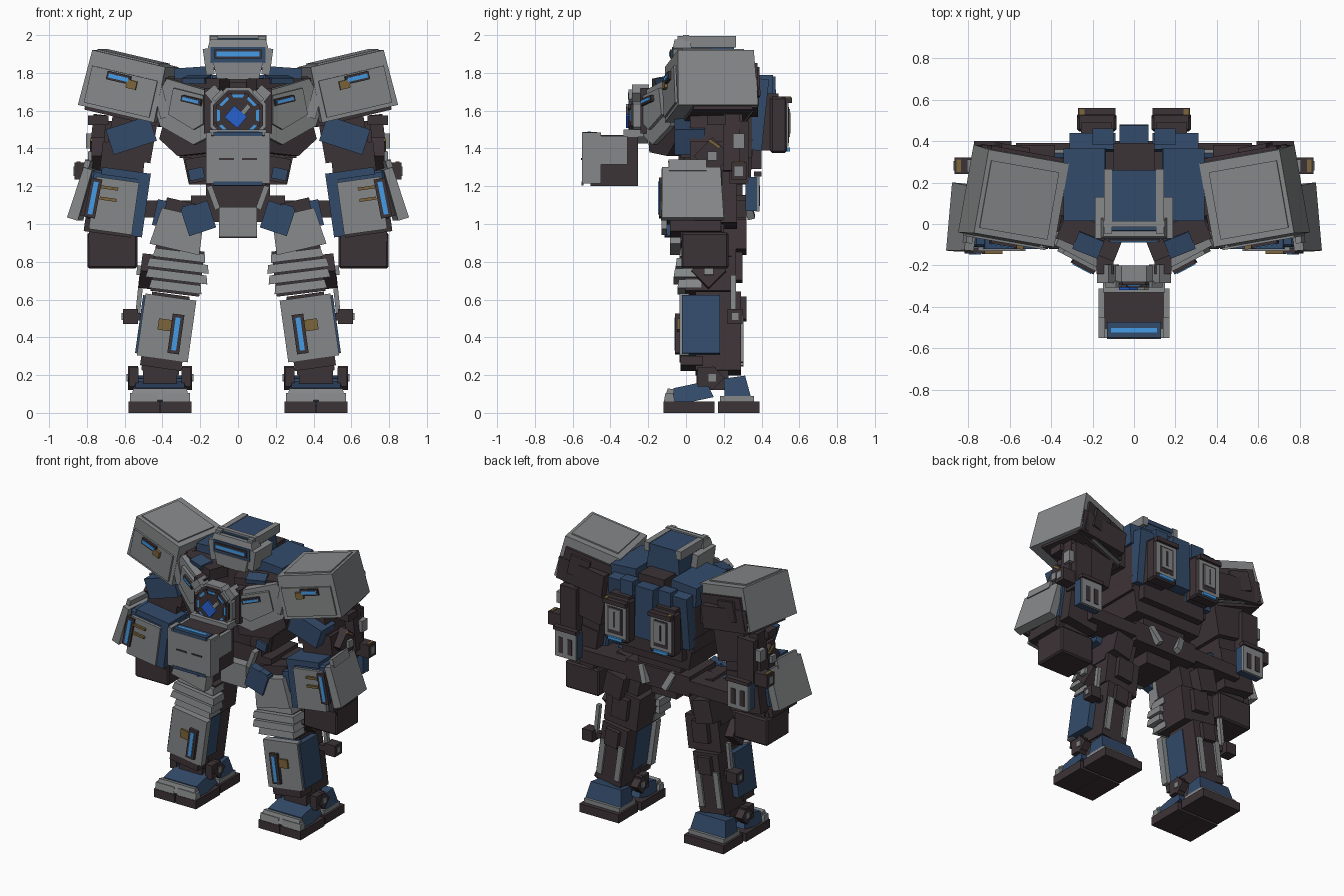
import bpy, bmesh, math
from mathutils import Matrix, Vector

if "Cube" in bpy.data.objects:
    bpy.data.objects.remove(bpy.data.objects["Cube"])

def material(name, rgb):
    m = bpy.data.materials.new(name)
    m.diffuse_color = (*rgb, 1)
    m.use_nodes = True
    m.node_tree.nodes["Principled BSDF"].inputs["Base Color"].default_value = m.diffuse_color
    return m

GREY = material("armour grey", (0.235, 0.245, 0.25))
DARK = material("dark frame", (0.046, 0.033, 0.038))
BLUE = material("navy armour", (0.033, 0.07, 0.145))
GLOW = material("light blue glow", (0.06, 0.33, 0.78))
CORE = material("core blue", (0.02, 0.12, 0.62))
GOLD = material("dull gold", (0.20, 0.13, 0.045))

def frame(loc=(0, 0, 0), rx=0, ry=0, rz=0):
    r = math.radians
    return (Matrix.Translation(loc) @ Matrix.Rotation(r(rz), 4, 'Z')
            @ Matrix.Rotation(r(ry), 4, 'Y') @ Matrix.Rotation(r(rx), 4, 'X'))

WORLD = frame()

def finish(name, bm, mat, mirror):
    """Make the part, and its twin on the other side."""
    for side in ((1, -1) if mirror else (1,)):
        if side < 0:
            bmesh.ops.transform(bm, matrix=Matrix.Diagonal((-1, 1, 1, 1)), verts=bm.verts)
        bmesh.ops.recalc_face_normals(bm, faces=bm.faces)
        label = name if not mirror else ("left_" if side > 0 else "right_") + name
        me = bpy.data.meshes.new(label)
        bm.to_mesh(me)
        me.materials.append(mat)
        bpy.context.collection.objects.link(bpy.data.objects.new(label, me))
    bm.free()

def box(name, mat, c, s, f=WORLD, rot=(0, 0, 0), mirror=True, top=(1, 1), bevel=0):
    bm = bmesh.new()
    bmesh.ops.create_cube(bm, size=1)
    for v in bm.verts:
        if v.co.z > 0:
            v.co.x *= top[0]
            v.co.y *= top[1]
        v.co = Vector(a * b for a, b in zip(v.co, s))
    if bevel:
        bmesh.ops.bevel(bm, geom=bm.edges[:], offset=bevel, segments=1, affect='EDGES')
    bmesh.ops.transform(bm, matrix=f @ frame(c, *rot), verts=bm.verts)
    finish(name, bm, mat, mirror)

def prism(name, mat, pts, y0, y1, f=WORLD, mirror=True):
    """Extrude an x,z outline from y0 to y1."""
    bm = bmesh.new()
    a = [bm.verts.new((x, y0, z)) for x, z in pts]
    b = [bm.verts.new((x, y1, z)) for x, z in pts]
    bm.faces.new(a)
    bm.faces.new(b[::-1])
    for i in range(len(a)):
        j = (i + 1) % len(a)
        bm.faces.new((a[i], a[j], b[j], b[i]))
    bmesh.ops.transform(bm, matrix=f, verts=bm.verts)
    finish(name, bm, mat, mirror)

def octagon(name, mat, r, y0, y1, z, n=8):
    pts = [(r * math.cos((i + .5) * math.tau / n), z + r * math.sin((i + .5) * math.tau / n))
           for i in range(n)]
    prism(name, mat, pts, y0, y1, mirror=False)

def slot(name, c, w, h, f=WORLD, rot=(0, 0, 0), mirror=True):
    """Slim glowing line in a dark surround, facing the front."""
    g = f @ frame(c, *rot)
    lw, lh = (w - .02, h * .48) if w > h else (w * .42, h - .035)
    box(name + "_surround", DARK, (0, 0, 0), (w, .025, h), g, mirror=mirror)
    box(name + "_light", GLOW, (0, -.012, 0), (lw, .01, lh), g, mirror=mirror)

# head
box("neck", DARK, (0, .1, 1.78), (.2, .24, .16), mirror=False)
box("skull", BLUE, (0, .11, 1.9), (.26, .3, .17), mirror=False, top=(.86, .95))
box("jaw", GREY, (0, -.03, 1.81), (.22, .1, .09), mirror=False, top=(1.2, 1))
box("cheek", GREY, (.155, .03, 1.86), (.045, .2, .14), rot=(0, 8, 0))
box("brow", GREY, (0, -.02, 1.955), (.32, .1, .045), mirror=False, top=(.92, .8))
box("visor_frame", BLUE, (0, -.05, 1.895), (.29, .05, .085), mirror=False)
slot("visor", (0, -.072, 1.9), .25, .05, mirror=False)
box("crown_rail", GREY, (.125, .11, 1.965), (.04, .31, .06))
box("crown", BLUE, (0, .13, 1.975), (.21, .26, .03), mirror=False)
box("crown_front", GREY, (0, 0, 1.982), (.3, .03, .036), mirror=False)

# torso
box("torso", DARK, (0, .16, 1.55), (.62, .38, .4), mirror=False)
box("lower_torso", DARK, (0, .17, 1.33), (.52, .34, .24), mirror=False, top=(1.2, 1.1))
box("spine_top", DARK, (0, .32, 1.77), (.2, .14, .12), mirror=False)
box("trapezius", BLUE, (.235, .19, 1.76), (.2, .35, .14), rot=(0, 4, 0))
box("collar", DARK, (.21, -.06, 1.73), (.3, .14, .08), rot=(0, 0, 22))
box("collar_plate", BLUE, (.22, -.1, 1.765), (.13, .09, .03), rot=(10, 0, 22))
box("shoulder_axle", DARK, (.38, .16, 1.66), (.2, .24, .24))

# chest wings with slits
wing = frame((.14, -.23, 0), rz=28)
prism("chest_wing", GREY, [(0, 1.7), (.12, 1.73), (.27, 1.77), (.35, 1.64), (.31, 1.52), (.11, 1.42), (0, 1.47)], 0, .07, wing)
prism("chest_wing_panel", GREY, [(.04, 1.68), (.22, 1.72), (.25, 1.58), (.1, 1.5), (.04, 1.53)], -.02, 0, wing)
prism("chest_under", DARK, [(.0, 1.5), (.3, 1.55), (.33, 1.45), (.22, 1.36), (.02, 1.38)], .03, .14, wing)
slot("chest_slit", (.105, -.025, 1.655), .12, .034, wing, (0, -12, 0))
box("chest_corner", GREY, (.125, -.24, 1.685), (.07, .09, .08), rot=(0, 40, 0))
box("chest_edge", GREY, (.41, -.06, 1.66), (.05, .1, .2), rot=(0, 14, 0))
box("chest_bracket", DARK, (.14, -.17, 1.6), (.08, .14, .24))

# reactor
octagon("reactor_housing", GREY, .16, -.28, -.2, 1.575)
octagon("reactor_rim", DARK, .142, -.295, -.28, 1.575)
octagon("reactor_ring", GLOW, .119, -.3, -.295, 1.575)
octagon("reactor_inner", DARK, .102, -.305, -.3, 1.575)
for i in range(8):
    a = math.tau * (i + .5) / 8
    box("reactor_ring_gap", DARK, (.11 * math.cos(a), -.3, 1.575 + .11 * math.sin(a)),
        (.03, .012, .025), rot=(0, -math.degrees(a), 0), mirror=False)
box("reactor_core", CORE, (-.012, -.308, 1.567), (.09, .02, .08), rot=(0, 40, 0), mirror=False)
box("reactor_glint", GREY, (.04, -.308, 1.605), (.025, .018, .06), rot=(0, 40, 0), mirror=False)
for i in range(4):
    a = math.radians(45 + 90 * i)
    box("reactor_clamp", GREY, (.148 * math.cos(a), -.29, 1.575 + .148 * math.sin(a)),
        (.022, .03, .07), rot=(0, -math.degrees(a), 0), mirror=False)

# projecting abdomen block
box("abdomen_block", DARK, (0, -.38, 1.335), (.29, .25, .27), mirror=False)
box("abdomen_front", GREY, (0, -.52, 1.34), (.3, .06, .25), mirror=False)
box("abdomen_brow", BLUE, (0, -.51, 1.472), (.26, .075, .03), mirror=False)
box("abdomen_strip", GLOW, (0, -.512, 1.488), (.22, .02, .006), mirror=False)
box("abdomen_side", GREY, (.158, -.42, 1.39), (.025, .22, .15))
box("abdomen_side_front", GREY, (.155, -.5, 1.35), (.03, .1, .27))
box("abdomen_hood", GREY, (0, -.27, 1.48), (.3, .12, .04), mirror=False)
box("abdomen_groove", DARK, (.06, -.552, 1.345), (.08, .006, .01))
box("abdomen_lip", BLUE, (0, -.548, 1.215), (.26, .012, .02), mirror=False)

# waist and pelvis
box("waist", DARK, (0, .16, 1.2), (.34, .28, .2), mirror=False)
box("waist_flank", DARK, (.2, .1, 1.29), (.14, .28, .13), rot=(0, 10, 0))
box("waist_flap", BLUE, (.22, -.04, 1.265), (.08, .03, .06), rot=(0, 12, 0))
box("pelvis", DARK, (0, .17, 1.08), (.5, .3, .14), mirror=False)
box("groin_plate", GREY, (0, -.02, 1.01), (.2, .07, .16), mirror=False)
box("groin_core", DARK, (0, .12, 1.0), (.2, .26, .15), mirror=False)
box("hip_strut", GREY, (.13, -.02, 1.14), (.03, .05, .13), rot=(0, 20, 0))
box("hip_guard", BLUE, (.21, -.065, 1.03), (.15, .06, .15), rot=(0, 18, 0))
box("hip_skirt", DARK, (.42, .22, 1.08), (.4, .2, .09))
box("rear_strut", GREY, (.1, .33, 1.09), (.04, .04, .13), rot=(15, 25, 0))

# back and thruster packs
box("back_fin", BLUE, (0, .42, 1.6), (.14, .12, .36), mirror=False, top=(1, .9))
box("back_plate", BLUE, (.2, .38, 1.58), (.22, .08, .38), rot=(-6, 0, 0))
box("back_block", BLUE, (.15, .42, 1.74), (.1, .08, .1))
box("pack_mount", DARK, (.18, .44, 1.54), (.15, .1, .3))
box("pack_body", DARK, (.18, .49, 1.525), (.19, .09, .3), bevel=.012)
box("pack_frame", GREY, (.18, .532, 1.525), (.17, .02, .23))
box("pack_recess", DARK, (.18, .541, 1.525), (.115, .006, .19))
box("pack_cover", GREY, (.18, .545, 1.535), (.09, .012, .15))
box("pack_groove", DARK, (.18, .551, 1.535), (.014, .004, .11))
box("pack_cap", DARK, (.18, .535, 1.655), (.18, .05, .03))
box("pack_cap_gold", GOLD, (.25, .54, 1.672), (.025, .03, .008))
box("pack_exhaust", GLOW, (.18, .532, 1.395), (.11, .035, .02))
box("lower_back", DARK, (0, .37, 1.36), (.5, .06, .14), mirror=False)

# shoulder pads
pad = frame((.578, .13, 1.72), ry=-13, rz=10)
box("shoulder_pad", GREY, (0, 0, .01), (.42, .43, .3), pad, top=(.96, .95))
box("shoulder_top", GREY, (.01, -.01, .163), (.34, .33, .012), pad)
box("shoulder_inside", DARK, (-.02, .03, -.03), (.41, .32, .26), pad)
box("shoulder_back", DARK, (-.01, .215, -.02), (.37, .02, .23), pad)
box("shoulder_back_boss", DARK, (.05, .23, 0), (.14, .03, .14), pad)
box("shoulder_front_plate", GREY, (.0, -.22, -.02), (.36, .012, .2), pad)
slot("shoulder_slit", (.025, -.228, .05), .13, .045, pad)
box("shoulder_gold", GOLD, (-.05, -.228, .03), (.055, .03, .045), pad)
box("shoulder_rear_bar", DARK, (.57, .35, 1.67), (.36, .06, .16), rot=(0, -8, 0))

# upper arms
box("arm_core", DARK, (.56, .16, 1.47), (.24, .28, .26), rot=(0, -10, 0))
box("arm_plate", BLUE, (.565, .02, 1.47), (.24, .16, .14), rot=(0, 18, 0))
box("elbow", DARK, (.61, .14, 1.34), (.23, .24, .17), rot=(0, -6, 0))
box("elbow_hub", DARK, (.74, .14, 1.36), (.07, .14, .14), rot=(45, 0, 0))
box("elbow_pin", GREY, (.78, .14, 1.36), (.03, .05, .05))
box("elbow_gold", GOLD, (.778, .15, 1.425), (.012, .07, .016), rot=(-35, 0, 0))
box("arm_strut", DARK, (.745, .24, 1.43), (.07, .09, .3), rot=(0, -6, 0))
box("arm_strut_cap", DARK, (.74, .16, 1.55), (.11, .1, .05))
box("arm_piston", GREY, (.78, .28, 1.44), (.05, .06, .08))
box("arm_back", DARK, (.7, .28, 1.38), (.13, .1, .33))
box("elbow_box", DARK, (.815, .28, 1.28), (.1, .08, .09))
box("elbow_box_pin", GREY, (.866, .28, 1.28), (.01, .045, .05))
box("elbow_box_gold", GOLD, (.845, .28, 1.327), (.02, .06, .008))

# forearms
arm = frame((.645, .04, 1.11), ry=-8)
box("forearm", BLUE, (0, 0, .03), (.3, .3, .26), arm, bevel=.012)
box("forearm_front", GREY, (.01, -.155, -.015), (.23, .03, .28), arm)
box("forearm_inner", BLUE, (-.13, -.06, -.01), (.06, .19, .3), arm)
box("forearm_top", BLUE, (-.03, -.06, .16), (.26, .2, .04), arm)
slot("forearm_slit", (.125, -.17, .01), .06, .21, arm, (0, -3, 0))
for z in (.015, .075):
    box("forearm_gold", GOLD, (.045, -.175, z), (.09, .02, .016), arm)
box("forearm_back", DARK, (.0, .17, .02), (.24, .12, .28), arm)
box("forearm_base", DARK, (.025, .01, -.13), (.25, .27, .08), arm)
box("wrist", DARK, (.0, .04, -.18), (.24, .22, .08), arm)
box("rear_panel_mount", BLUE, (.68, .345, 1.16), (.17, .06, .18))
box("rear_panel", GREY, (.68, .378, 1.16), (.165, .02, .19))
for dx in (-.035, .035):
    box("rear_panel_slot", DARK, (.68 + dx, .389, 1.15), (.035, .006, .11))
box("rear_panel_hood", DARK, (.68, .38, 1.265), (.18, .04, .025))
shield = frame((.822, .03, 1.16), ry=-17, rz=5)
box("forearm_shield", GREY, (0, 0, 0), (.06, .33, .28), shield, top=(.8, .94))
box("shield_lip", GREY, (.015, -.02, .15), (.03, .2, .06), shield)
box("shield_mount", DARK, (-.06, .02, 0), (.07, .22, .22), shield)
box("hand", DARK, (.665, .1, .86), (.265, .25, .19), bevel=.01)
box("hand_grip", DARK, (.66, .1, .97), (.2, .2, .06))

# thighs
thigh = frame((.3, .06, .98), ry=-13)
box("thigh_core", DARK, (0, .06, -.02), (.22, .24, .32), thigh)
box("thigh_plate", GREY, (.01, -.1, -.02), (.27, .09, .2), thigh, top=(.85, .8))
box("thigh_outer", BLUE, (.13, .0, .05), (.05, .2, .14), thigh)
box("thigh_notch", BLUE, (-.03, -.13, .08), (.06, .05, .1), thigh, (0, 30, 0))
box("thigh_rear", DARK, (.04, .21, -.06), (.14, .1, .16), thigh)

# knees with stacked plates
knee = frame((.32, .03, .75), ry=-7)
box("knee_core", DARK, (0, .1, 0), (.26, .27, .24), knee)
for i, (w, y) in enumerate(((.28, -.05), (.33, -.07), (.33, -.08), (.28, -.06))):
    box("knee_band", GREY, (0, y + .05, .085 - i * .056), (w, .13, .046), knee, top=(.94, .9))
box("knee_hub", DARK, (.16, .09, -.02), (.07, .13, .13), knee, (45, 0, 0))
box("knee_pin", GREY, (.2, .09, -.02), (.03, .05, .05), knee)
box("knee_rear", DARK, (0, .24, .02), (.12, .06, .15), knee)

# shins
shin = frame((.38, .08, .45), ry=-8)
box("shin_core", DARK, (0, .09, -.03), (.2, .24, .42), shin)
box("shin_plate", GREY, (-.002, -.09, .0), (.272, .05, .33), shin)
box("shin_side", BLUE, (.02, .0, 0), (.25, .2, .31), shin)
slot("shin_slit", (-.055, -.125, -.025), .062, .21, shin)
box("shin_gold", GOLD, (.01, -.121, .015), (.07, .012, .06), shin)
box("shin_foot_plate", DARK, (0, -.05, -.19), (.22, .12, .05), shin)
for dx in (-.07, .07):
    box("calf_strip", GREY, (dx, .2, -.07), (.04, .05, .25), shin)
box("calf_box", DARK, (0, .21, .1), (.1, .06, .12), shin)
box("calf_side_box", DARK, (.57, .26, .51), (.08, .08, .08))
box("calf_side_pin", GREY, (.612, .26, .51), (.008, .035, .035))
box("calf_arm", DARK, (.52, .24, .51), (.08, .04, .04))
box("calf_rod", GREY, (.52, .25, .63), (.025, .03, .2), rot=(0, -6, 0))

# feet
foot = frame((.413, 0, 0))
box("ankle", DARK, (0, .14, .2), (.18, .17, .16), foot)
for dx in (-.14, .14):
    box("ankle_guard", DARK, (dx, .11, .19), (.05, .1, .1), foot)
    box("ankle_hub", DARK, (dx * 1.02, .14, .185), (.055, .09, .09), foot, (45, 0, 0))
    box("ankle_pin", GREY, (dx * 1.1, .14, .185), (.045, .04, .04), foot)
    box("toe_sole", DARK, (dx * .6, .015, .03), (.163, .27, .06), foot)
    box("toe_cap", GREY, (dx * .62, -.088, .08), (.145, .06, .05), foot, top=(1, .7))
box("heel_sole", DARK, (0, .28, .03), (.31, .22, .06), foot)
box("instep", GREY, (0, -.085, .095), (.3, .05, .065), foot, (-10, 0, 0), top=(.95, .7))
box("foot_top", BLUE, (0, .03, .105), (.3, .22, .09), foot, (12, 0, 0), top=(.86, .8))
box("heel_base", GREY, (0, .27, .075), (.28, .18, .03), foot)
box("heel_guard", BLUE, (0, .265, .135), (.28, .14, .11), foot, (8, 0, 0), top=(.85, .8))
